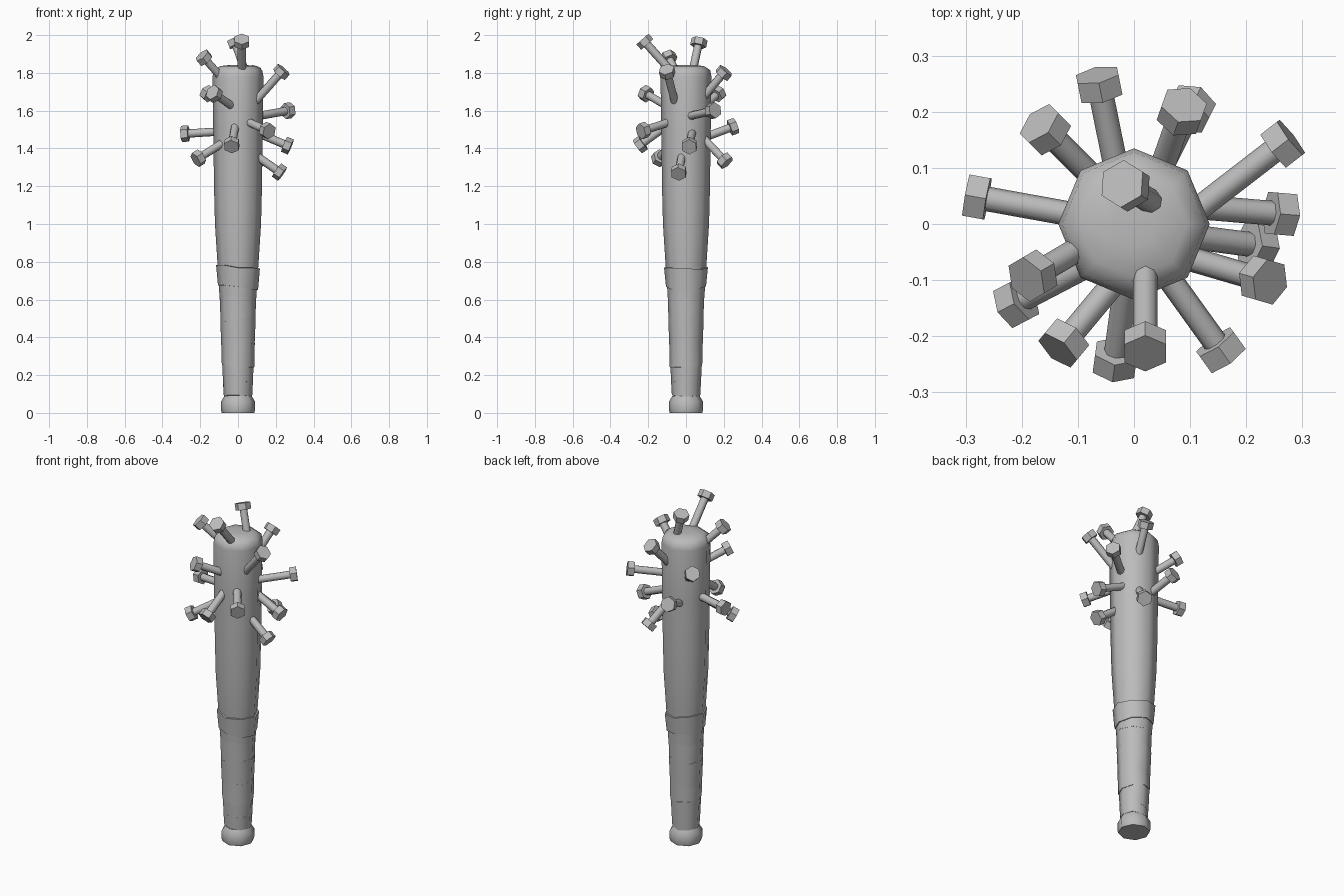
import bpy, bmesh, math, random
from mathutils import Vector, Matrix

random.seed(4)
cube = bpy.data.objects.get("Cube")
if cube:
    bpy.data.objects.remove(cube, do_unlink=True)

GREY = (0.5, 0.5, 0.5, 1)
mat = bpy.data.materials.new("plain grey")
mat.use_nodes = True
mat.diffuse_color = GREY
mat.node_tree.nodes["Principled BSDF"].inputs["Base Color"].default_value = GREY


def finish(name, bm):
    """Turn a bmesh into a named object with soft shading and sharp rims."""
    bmesh.ops.recalc_face_normals(bm, faces=bm.faces)
    mesh = bpy.data.meshes.new(name)
    bm.to_mesh(mesh)
    bm.free()
    mesh.materials.append(mat)
    obj = bpy.data.objects.new(name, mesh)
    bpy.context.collection.objects.link(obj)
    bpy.ops.object.select_all(action="DESELECT")
    obj.select_set(True)
    bpy.context.view_layer.objects.active = obj
    bpy.ops.object.shade_smooth_by_angle(angle=math.radians(50))
    return obj


def lathe(name, profile, tilt=(0, 0), ragged=0.0, sides=8):
    """Loft rings of (height, radius), optionally slanted and uneven."""
    bm = bmesh.new()
    rings = []
    for z, r in profile:
        ring = []
        for i in range(sides):
            a = math.tau * i / sides
            x, y = r * math.cos(a), r * math.sin(a)
            lift = tilt[0] * x + tilt[1] * y + random.uniform(-ragged, ragged)
            ring.append(bm.verts.new((x, y, z + lift)))
        rings.append(ring)
    for low, high in zip(rings, rings[1:]):
        for i in range(sides):
            j = (i + 1) % sides
            bm.faces.new((low[i], low[j], high[j], high[i]))
    bm.faces.new(rings[0][::-1])
    bm.faces.new(rings[-1])
    return finish(name, bm)


def bolt(name, base, head):
    """Round shank from the barrel surface to a six-sided head."""
    base, head = Vector(base), Vector(head)
    axis = (head - base).normalized()
    start = base - axis * 0.03
    turn = axis.to_track_quat("Z", "Y").to_matrix().to_4x4()
    bm = bmesh.new()
    for a, b, radius, sides in ((start, head, 0.022, 8),
                                (head - axis * 0.019, head + axis * 0.019, 0.043, 6)):
        bmesh.ops.create_cone(bm, cap_ends=True, segments=sides, radius1=radius,
                              radius2=radius, depth=(b - a).length,
                              matrix=Matrix.Translation((a + b) / 2) @ turn)
    return finish(name, bm)


# Tapered club body with a rounded top
lathe("bat_body", [(0.06, 0.066), (0.3, 0.074), (0.6, 0.09), (0.78, 0.108),
                   (1.0, 0.122), (1.2, 0.127), (1.5, 0.131), (1.78, 0.135),
                   (1.815, 0.128), (1.836, 0.095), (1.842, 0.04)])

# Bottom knob
lathe("handle_knob", [(0, 0.086), (0.015, 0.09), (0.06, 0.09), (0.09, 0.072)])

# Overlapping slanted grip wraps: bottom, top, radii, slant
wraps = [
    (0.09, 0.17, 0.075, 0.079, (0, 0)),
    (0.14, 0.27, 0.078, 0.084, (0.12, -0.1)),
    (0.25, 0.38, 0.086, 0.089, (-0.14, 0.08)),
    (0.35, 0.50, 0.088, 0.094, (0.1, 0.06)),
    (0.48, 0.63, 0.092, 0.097, (0.08, 0.12)),
    (0.61, 0.69, 0.097, 0.102, (0.04, -0.06)),
    (0.665, 0.772, 0.106, 0.116, (-0.1, 0)),
]
for n, (z0, z1, r0, r1, slant) in enumerate(wraps, 1):
    lathe(f"grip_wrap_{n}", [(z0, r0), (z1, r1)], slant, 0.006)

# Bolts driven into the barrel: surface point, head centre
bolts = [
    ((0.03, 0.04, 1.83), (-0.015, 0.068, 1.96)),
    ((0.02, -0.08, 1.81), (0.02, -0.218, 1.965)),
    ((-0.1, -0.045, 1.79), (-0.18, -0.092, 1.88)),
    ((0.11, -0.065, 1.67), (0.23, -0.1, 1.805)),
    ((0.055, 0.115, 1.7), (0.085, 0.2, 1.80)),
    ((-0.08, 0.09, 1.62), (-0.158, 0.168, 1.69)),
    ((-0.04, -0.11, 1.63), (-0.125, -0.212, 1.69)),
    ((0.125, 0.035, 1.575), (0.265, 0.143, 1.6)),
    ((0.065, -0.1, 1.535), (0.155, -0.225, 1.495)),
    ((-0.035, 0.115, 1.465), (-0.062, 0.248, 1.515)),
    ((-0.015, -0.11, 1.515), (-0.033, -0.242, 1.42)),
    ((0.12, 0.03, 1.475), (0.262, 0.018, 1.415)),
    ((-0.095, -0.08, 1.42), (-0.21, -0.14, 1.348)),
    ((0.12, -0.025, 1.345), (0.22, -0.038, 1.275)),
    ((0.055, 0.115, 1.43), (0.1, 0.205, 1.335)),
    ((-0.125, 0.02, 1.488), (-0.28, 0.048, 1.478)),
]
for n, (base, head) in enumerate(bolts, 1):
    bolt(f"bolt_{n}", base, head)
